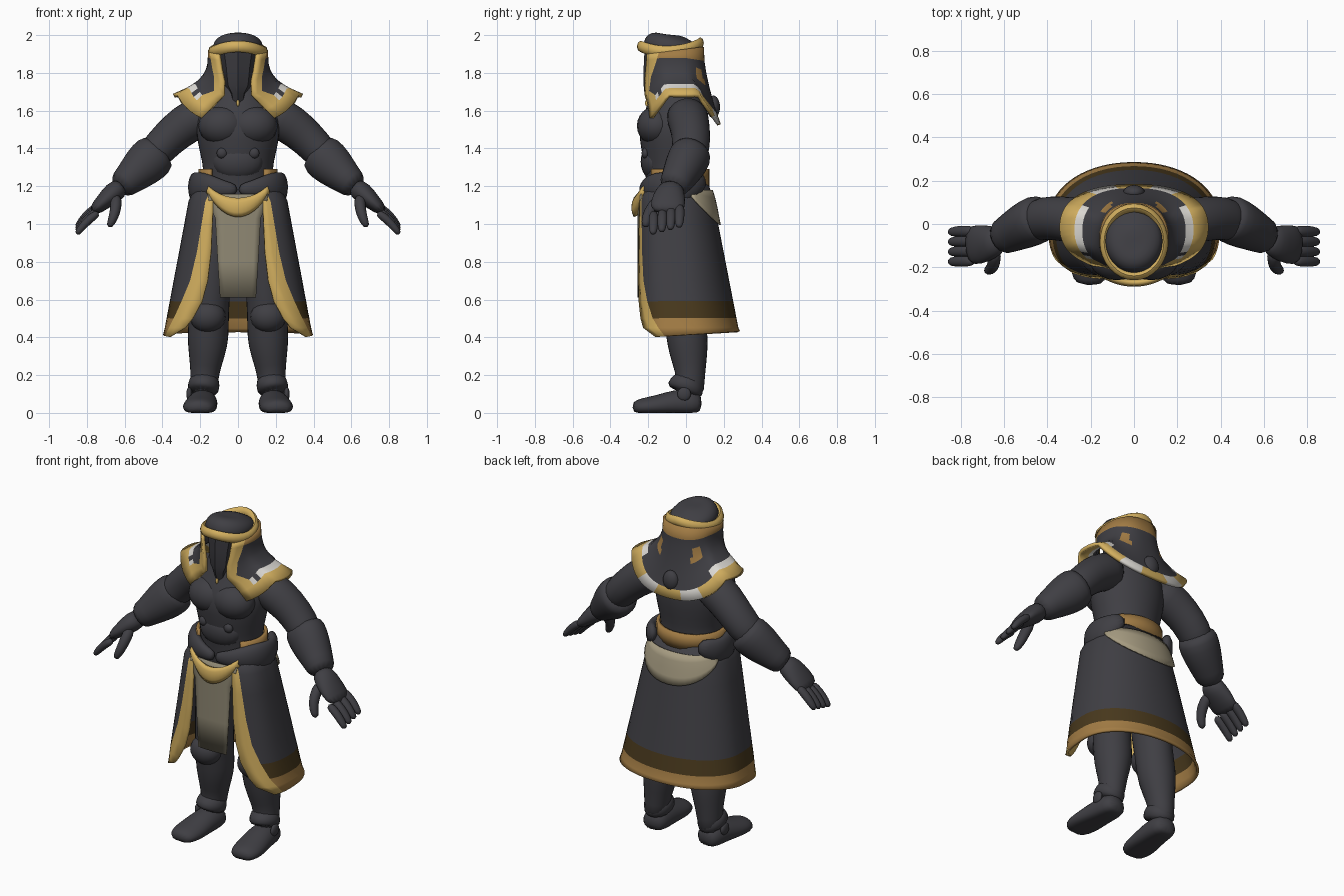
import bpy, bmesh
from math import sin, cos, pi, asin
from mathutils import Vector

if "Cube" in bpy.data.objects:
    bpy.data.objects.remove(bpy.data.objects["Cube"])


def material(name, *rgb):
    m = bpy.data.materials.new(name)
    m.use_nodes = True
    m.diffuse_color = (*rgb, 1)
    m.node_tree.nodes["Principled BSDF"].inputs["Base Color"].default_value = (*rgb, 1)
    return m


CHAR = material("charcoal", .05, .049, .057)
GOLD = material("gold", .65, .43, .115)
BRONZE = material("bronze", .36, .2, .058)
BROWN = material("dark brown", .065, .04, .012)
BEIGE = material("beige cloth", .28, .25, .175)
CREAM = material("pale cloth", .38, .33, .22)
WHITE = material("off white", .72, .7, .66)
MASK = material("mask black", .042, .041, .048)


def finish(bm, name, mats, mirror=False, sub=0, thick=0, angle=40):
    bmesh.ops.recalc_face_normals(bm, faces=bm.faces)
    me = bpy.data.meshes.new(name)
    bm.to_mesh(me)
    bm.free()
    for m in mats:
        me.materials.append(m)
    ob = bpy.data.objects.new(name, me)
    bpy.context.scene.collection.objects.link(ob)
    for p in me.polygons:
        p.use_smooth = True
    if not sub:
        bpy.ops.object.select_all(action='DESELECT')
        ob.select_set(True)
        bpy.context.view_layer.objects.active = ob
        bpy.ops.object.shade_smooth_by_angle(angle=angle * pi / 180)
    if mirror:
        ob.modifiers.new("Mirror", 'MIRROR').use_mirror_merge = False
    if thick:
        mod = ob.modifiers.new("Solidify", 'SOLIDIFY')
        mod.thickness, mod.offset = thick, 0
    if sub:
        mod = ob.modifiers.new("Subsurf", 'SUBSURF')
        mod.levels = mod.render_levels = sub
    return ob


def tube(name, pts, mat, side=(1, 0, 0), segs=14, closed=False, floor=None, **kw):
    """Loft elliptical rings (x, y, z, radius along side, other radius) along a path."""
    bm = bmesh.new()
    n = len(pts)
    pos = [Vector(p[:3]) for p in pts]
    rings = []
    for i, p in enumerate(pts):
        a, b = (pos[i - 1], pos[(i + 1) % n]) if closed else (pos[max(i - 1, 0)], pos[min(i + 1, n - 1)])
        t = (b - a).normalized()
        u = Vector(side)
        u = (u - t * u.dot(t)).normalized()
        v = t.cross(u)
        ring = []
        for k in range(segs):
            c = pos[i] + u * p[3] * cos(2 * pi * k / segs) + v * p[4] * sin(2 * pi * k / segs)
            if floor is not None:
                c.z = max(c.z, floor)
            ring.append(bm.verts.new(c))
        rings.append(ring)
    for i in range(n if closed else n - 1):
        r, s = rings[i], rings[(i + 1) % n]
        for k in range(segs):
            bm.faces.new((r[k], r[(k + 1) % segs], s[(k + 1) % segs], s[k]))
    if not closed:
        bm.faces.new(rings[0])
        bm.faces.new(rings[-1])
    return finish(bm, name, [mat], **kw)


def shell(name, fn, nu, nv, mats, rule=lambda i, j: 0, thick=.008, **kw):
    """Grid surface from fn(column, row), coloured by rule and given thickness."""
    bm = bmesh.new()
    g = [[bm.verts.new(fn(i, j)) for i in range(nu + 1)] for j in range(nv + 1)]
    for j in range(nv):
        for i in range(nu):
            f = bm.faces.new((g[j][i], g[j][i + 1], g[j + 1][i + 1], g[j + 1][i]))
            f.material_index = rule(i, j)
    return finish(bm, name, mats, thick=thick, **kw)


def ball(name, loc, size, mat, **kw):
    bm = bmesh.new()
    bmesh.ops.create_uvsphere(bm, u_segments=20, v_segments=12, radius=1)
    bmesh.ops.scale(bm, vec=size, verts=bm.verts)
    bmesh.ops.translate(bm, vec=loc, verts=bm.verts)
    return finish(bm, name, [mat], **kw)


def interp(t, *table):
    for (a, x), (b, y) in zip(table, table[1:]):
        if t <= b:
            return x + (y - x) * max(0, t - a) / (b - a)
    return table[-1][1]


def oval(a, rx, front, back, n, n_back):
    """Point on an oval, squarer for higher n; angle 0 is the front."""
    s, c = sin(a), cos(a)
    e = 2 / (n if c > 0 else n_back)
    x = rx * abs(s) ** e * (1 if s > 0 else -1)
    y = (front + back) / 2 - (back - front) / 2 * abs(c) ** e * (1 if c > 0 else -1)
    return x, y


def wrap(i, n, a0, a1):
    """Angle of column i, with two narrow trim columns at each opening edge."""
    if i > n / 2:
        return 2 * pi - wrap(n - i, n, a0, a1)
    return a0 + (a1 - a0) * i / 2 if i < 2 else a1 + (i - 2) / (n - 4) * 2 * (pi - a1)


def edge_angle(x, rx, n):
    return asin(min(.999, x / rx) ** (n / 2))


# Torso and chest armour
tube("torso", [(0, -.05, 1.02, .21, .16), (0, -.05, 1.2, .2, .155), (0, -.06, 1.28, .18, .16),
               (0, -.06, 1.38, .205, .175), (0, -.065, 1.5, .23, .195), (0, -.045, 1.6, .215, .17),
               (0, -.04, 1.72, .14, .12), (0, -.06, 1.86, .1, .1)], CHAR, segs=20, sub=1)
ball("chest_plates", (.08, -.155, 1.52), (.13, .105, .105), CHAR, mirror=True)
ball("belly_plate", (0, -.165, 1.33), (.135, .075, .1), CHAR)
ball("belly_studs", (.085, -.215, 1.375), (.028, .02, .028), CHAR, mirror=True)
ball("chest_gem", (0, -.205, 1.64), (.008, .012, .018), GOLD)

# Waist sash, hip belts, buckle
shell("sash", lambda i, j: (*oval(.8 + i * (pi - .8) / 12, .198, -.232, .115, 2, 2), 1.2 + .045 * j),
      24, 2, [BRONZE], thick=.02)
tube("hip_belts", [(0, -.225, 1.18, .03, .025), (.08, -.22, 1.185, .045, .03), (.15, -.195, 1.2, .065, .04),
                   (.21, -.13, 1.195, .085, .045), (.235, -.05, 1.185, .09, .038), (.22, .04, 1.2, .07, .035),
                   (.15, .1, 1.245, .045, .03)],
     CHAR, side=(0, 0, 1), mirror=True, sub=1)


def buckle(i, j):
    q = i / 8 - 1
    top, low = 1.135 + .06 * q * q, 1.04 + .13 * q * q
    return .16 * q, -.268 + .05 * q * q - .012 * sin(pi * j / 4), top + (low - top) * j / 4


shell("buckle", buckle, 16, 4, [GOLD], thick=.02)


# Open-fronted skirt
ROWS = [1.22, 1.12, 1, .85, .7, .59, .5, .45, .4]
N = 44
SQUARE = 3.2


def skirt_size(z):
    return (interp(z, (.4, .39), (1.12, .255), (1.22, .21)),
            interp(z, (.4, -.258), (1.12, -.248), (1.22, -.21)),
            interp(z, (.4, .28), (1.12, .14), (1.22, .11)))


def skirt(i, j):
    z = ROWS[j]
    rx, front, back = skirt_size(z)
    inner = interp(z, (.4, .36), (.45, .28), (.5, .24), (.59, .19), (.7, .16), (.85, .142), (1.12, .13), (1.22, .1))
    outer = interp(z, (.4, .38), (.45, .36), (.5, .335), (.59, .295), (.7, .25), (.85, .215), (1.12, .17), (1.22, .12))
    a = wrap(i, N, edge_angle(inner, rx, SQUARE), edge_angle(outer, rx, SQUARE))
    x, y = oval(a, rx, front, back, SQUARE, 2.1)
    return x, y, z + (.03 * (y + .2) / .48 if j == 8 else 0)


def skirt_colour(i, j):
    if i < 2 or i >= N - 2:
        return 1
    return 0 if j < 5 else 3 if j == 5 else 2


shell("skirt", skirt, N, 8, [CHAR, GOLD, BRONZE, BROWN], skirt_colour, thick=.014)


def flap(i, j):
    q = i / 10 - 1
    low = .995 + .15 * q * q
    z = 1.18 + (low - 1.18) * j / 4
    rx, front, back = skirt_size(z)
    return *oval(pi + q * 1.2, rx + .013, front, back + .016, SQUARE, 2.1), z


shell("back_flap", flap, 20, 4, [CREAM])


def tabard(i, j):
    z = [1.16, 1.1, 1.03, .8, .61][j]
    x = (i / 4 - 1) * [.16, .15, .12, .107, .095][j]
    return x, -.252 + .6 * x * x, z


shell("tabard", tabard, 8, 4, [BEIGE])

# Legs, knee guards, boots
tube("legs", [(.115, -.03, 1.12, .11, .13), (.13, -.03, .85, .115, .13), (.15, -.02, .6, .105, .12),
              (.157, 0, .45, .112, .112), (.16, .01, .36, .11, .112), (.172, .02, .25, .085, .09),
              (.178, .025, .18, .075, .075), (.185, .01, .08, .07, .09)], CHAR, mirror=True, sub=1)
ball("knee_guards", (.16, -.08, .51), (.095, .08, .085), CHAR, mirror=True)
tube("boot_cuffs", [(.178, .02, .2, .076, .075), (.18, .005, .15, .088, .095), (.187, -.015, .1, .085, .11)],
     CHAR, mirror=True, sub=1)
tube("boots", [(.18, .085, .045, .06, .05), (.185, .03, .05, .08, .08), (.19, -.06, .05, .083, .075),
               (.2, -.15, .035, .093, .06), (.207, -.23, .03, .09, .05), (.21, -.285, .025, .06, .035)],
     CHAR, mirror=True, sub=1, floor=0)
ball("ankle_studs", (.258, -.01, .1), (.016, .036, .036), CHAR, mirror=True)

# Arms, gauntlets, hands
Y = (0, 1, 0)
tube("arms", [(.14, 0, 1.59, .11, .1), (.23, .01, 1.56, .115, .115), (.33, .025, 1.49, .105, .105),
              (.41, .03, 1.41, .105, .095), (.5, 0, 1.31, .09, .09)], CHAR, side=Y, mirror=True, sub=1)
tube("gauntlets", [(.415, .035, 1.39, .1, .1), (.44, .025, 1.365, .118, .125), (.51, -.01, 1.3, .11, .118),
                   (.58, -.045, 1.235, .09, .085), (.635, -.075, 1.19, .082, .075)],
     CHAR, side=Y, mirror=True, sub=1)
tube("palms", [(.61, -.07, 1.205, .06, .05), (.66, -.085, 1.165, .08, .06), (.71, -.095, 1.12, .095, .045),
               (.775, -.1, 1.06, .092, .03)], CHAR, side=Y, mirror=True, sub=1)
for k, name in enumerate(["little", "ring", "middle", "index"]):
    y, drop = -.033 - .046 * k, .012 * k
    tube(name + "_fingers", [(.735, y, 1.1 - drop, .026, .024), (.79, y, 1.06 - drop, .029, .025),
                             (.83, y - .002, 1.015 - drop, .026, .022), (.856, y - .004, .98 - drop, .018, .016)],
         CHAR, side=Y, segs=8, mirror=True, sub=1)
tube("thumbs", [(.645, -.12, 1.15, .035, .035), (.645, -.18, 1.09, .036, .033), (.66, -.21, 1.03, .031, .028),
                (.685, -.217, .98, .02, .018)], CHAR, side=Y, segs=8, mirror=True, sub=1)

# Face mask
tube("mask", [(0, -.13, 1.63, .035, .07), (0, -.13, 1.69, .045, .09), (0, -.13, 1.73, .075, .095),
              (0, -.12, 1.82, .088, .105), (0, -.1, 1.93, .11, .12)], MASK, segs=8, angle=30)
ball("mask_snout", (0, -.185, 1.73), (.025, .035, .07), MASK)

# Hooded shoulder cape
STEPS = [0, .1, .25, .4, .5, .6, .68, .76, .86, 1]
M = 48


def cape_angle(i, s):
    rx = .15 + .19 * s ** 3
    inner = interp(s, (0, .1), (.25, .085), (.4, .072), (.6, .072), (.8, .13), (1, .19))
    outer = interp(s, (0, .14), (.25, .13), (.4, .12), (.6, .122), (.8, .2), (1, .25))
    return wrap(i, M, edge_angle(inner, rx, 2.2), edge_angle(outer, rx, 2.2))


def cape(i, j):
    s = STEPS[j]
    a = cape_angle(i, s)
    x, y = oval(a, .15 + .19 * s ** 3, -.235 + .025 * s, .085 + .09 * s ** 1.5, 2.2, 2.4)
    drop = .22 + .155 * max(0, (abs(cos(a)) - .38) / .62) ** .9
    return x, y, 1.9 - s * drop + (.04 * (y + .2) / .3 if j == 0 else 0)


def cape_colour(i, j):
    a = cape_angle(i + .5, STEPS[j])
    s, c = abs(sin(a)), cos(a)
    if i < 2 or i >= M - 2:
        return 1
    if j == 8:
        return 3 if c < 0 and .25 < s < .6 else 1
    if j == 7 and (s > .88 or i in (2, M - 3)):
        return 3
    if j == 0:
        return 2
    return 2 if j in (2, 3) and c < 0 and .55 < s < .8 else 0


shell("shoulder_cape", cape, M, 9, [CHAR, GOLD, BRONZE, WHITE], cape_colour, thick=.02)
ball("back_knob", (0, .145, 1.62), (.05, .035, .06), CHAR)

# Hood crown and brow band
tube("hood_crown", [(0, -.08, 1.89, .135, .15), (0, -.08, 1.95, .137, .152), (0, -.075, 1.98, .118, .135),
                    (0, -.07, 1.997, .075, .09), (0, -.07, 2.001, .03, .04)], CHAR, segs=20, sub=1)
brow = []
for k in range(32):
    a = 2 * pi * k / 32
    x, y = oval(a, .138, -.24, .075, 2, 2)
    dip = -.036 * sin(a) ** 2 if cos(a) > 0 else -.036 * abs(sin(a)) ** 1.5
    brow.append((x, y, 1.94 + .018 * (y + .24) / .315 + dip, .03, .02))
tube("brow_band", brow, GOLD, side=(0, 0, 1), segs=8, closed=True, angle=50)
